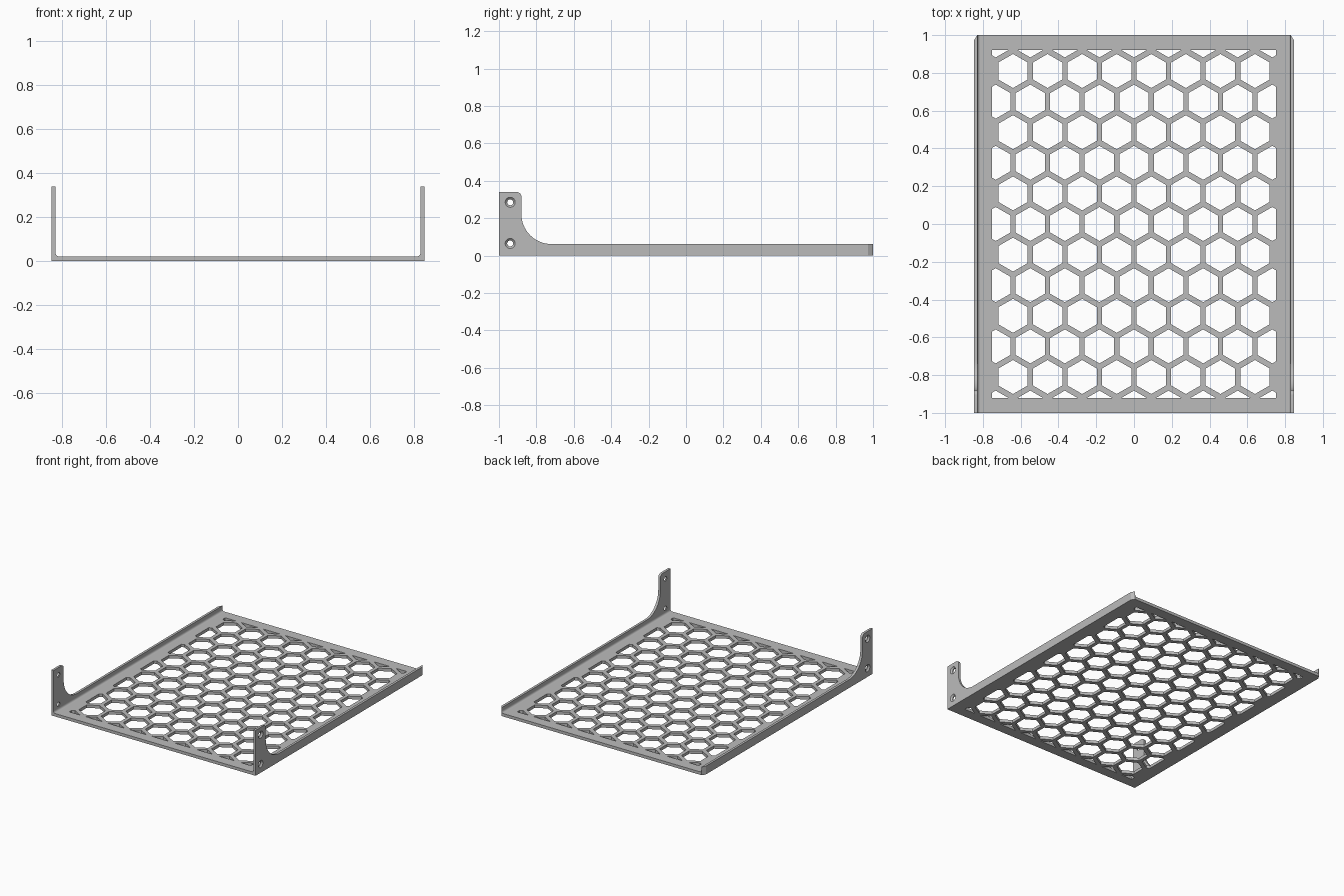
import bpy, bmesh
from math import cos, sin, pi, radians
from mathutils import Matrix, Vector

if "Cube" in bpy.data.objects:
    bpy.data.objects.remove(bpy.data.objects["Cube"])

HALF_X, WALL, FLOOR = 0.846, 0.018, 0.022
INNER = HALF_X - WALL
LIP, TOP = 0.062, 0.34

metal = bpy.data.materials.new("plain grey metal")
metal.use_nodes = True
grey = (0.5, 0.5, 0.5, 1)
metal.diffuse_color = grey
metal.node_tree.nodes["Principled BSDF"].inputs["Base Color"].default_value = grey


def finish(name, bm):
    bmesh.ops.recalc_face_normals(bm, faces=bm.faces)
    mesh = bpy.data.meshes.new(name)
    bm.to_mesh(mesh)
    bm.free()
    ob = bpy.data.objects.new(name, mesh)
    bpy.context.collection.objects.link(ob)
    mesh.materials.append(metal)
    return ob


def prism(bm, points, direction):
    """Extrude a closed outline into a solid."""
    face = bm.faces.new([bm.verts.new(p) for p in points])
    extrude(bm, [face], direction)


def extrude(bm, faces, direction):
    out = bmesh.ops.extrude_face_region(bm, geom=faces, use_keep_orig=True)
    moved = [v for v in out["geom"] if isinstance(v, bmesh.types.BMVert)]
    bmesh.ops.translate(bm, verts=moved, vec=direction)


def cut(target, cutter):
    """Subtract the cutter, bake the result and discard the cutter."""
    cutter.hide_render = True
    mod = target.modifiers.new("cut", "BOOLEAN")
    mod.operation, mod.solver, mod.object = "DIFFERENCE", "EXACT", cutter
    mod.use_self = True
    bpy.context.view_layer.update()
    graph = bpy.context.evaluated_depsgraph_get()
    mesh = bpy.data.meshes.new_from_object(target.evaluated_get(graph))
    target.modifiers.clear()
    target.data = mesh
    bpy.data.objects.remove(cutter)


def arc(cy, cz, r, start, end, steps):
    angles = [radians(start + (end - start) * i / steps) for i in range(steps + 1)]
    return [(cy + r * cos(a), cz + r * sin(a)) for a in angles]


# Floor panel
bm = bmesh.new()
prism(bm, [(-INNER, -1, 0), (INNER, -1, 0), (INNER, 1, 0), (-INNER, 1, 0)],
      (0, 0, FLOOR))
floor = finish("perforated_floor", bm)

# Honeycomb openings, trimmed to the solid border
PITCH_X, PITCH_Y, HEX_R = 0.183, 0.162, 0.09
bm = bmesh.new()
for row in range(-6, 7):
    odd = row % 2
    for col in range(-4, 5 - odd):
        cx, cy = (col + odd / 2) * PITCH_X, row * PITCH_Y
        bm.faces.new([bm.verts.new((cx + HEX_R * sin(k * pi / 3),
                                    cy + HEX_R * cos(k * pi / 3), -0.05))
                      for k in range(6)])
for s in (-1, 1):
    for edge in (Vector((0.752 * s, 0, 0)), Vector((0, 0.922 * s, 0))):
        bmesh.ops.bisect_plane(bm, geom=bm.verts[:] + bm.edges[:] + bm.faces[:],
                               plane_co=edge, plane_no=edge.normalized(),
                               clear_outer=True)
extrude(bm, bm.faces[:], (0, 0, 0.15))
cut(floor, finish("honeycomb_cutter", bm))

# Side flange outline: low lip sweeping up into the front mounting ear
outline = [(-1, 0), (1, 0), (1, LIP)]
outline += arc(-0.72, LIP + 0.16, 0.16, 270, 180, 16)
outline += arc(-0.905, TOP - 0.025, 0.025, 0, 90, 6)
outline += [(-1, TOP)]

parts = [floor]
for s, side in ((1, "left"), (-1, "right")):
    bm = bmesh.new()
    prism(bm, [(s * INNER, y, z) for y, z in outline], (s * WALL, 0, 0))
    # Chamfered rear outer corner
    out = bmesh.ops.bisect_plane(bm, geom=bm.verts[:] + bm.edges[:] + bm.faces[:],
                                 plane_co=(s * HALF_X, 0.974, 0),
                                 plane_no=(s * 0.026, 0.016, 0), clear_outer=True)
    bmesh.ops.holes_fill(bm, edges=[e for e in bm.edges if e.is_boundary], sides=0)
    flange = finish(side + "_flange", bm)

    # Countersunk screw holes
    bm = bmesh.new()
    turn = Matrix.Rotation(s * pi / 2, 4, "Y")
    for z in (0.065, 0.285):
        for x, r1, r2, depth in ((INNER, 0.016, 0.016, 0.1),
                                 (HALF_X - 0.004, 0.016, 0.030, 0.014)):
            bmesh.ops.create_cone(bm, cap_ends=True, segments=24, radius1=r1,
                                  radius2=r2, depth=depth,
                                  matrix=Matrix.Translation((s * x, -0.94, z)) @ turn)
    cut(flange, finish("screw_hole_cutter", bm))

    # Small inside bend between floor and flange
    bm = bmesh.new()
    bend = [(INNER, FLOOR)] + [(INNER - 0.014 + y, FLOOR + 0.014 + z)
                               for y, z in arc(0, 0, 0.014, 270, 360, 4)]
    prism(bm, [(s * x, -1, z) for x, z in bend], (0, 2, 0))
    parts += [flange, finish(side + "_inner_bend", bm)]

# Smooth the curves, keep the edges crisp
bpy.ops.object.select_all(action="DESELECT")
for ob in parts:
    ob.select_set(True)
bpy.context.view_layer.objects.active = floor
bpy.ops.object.shade_smooth_by_angle(angle=radians(30))
